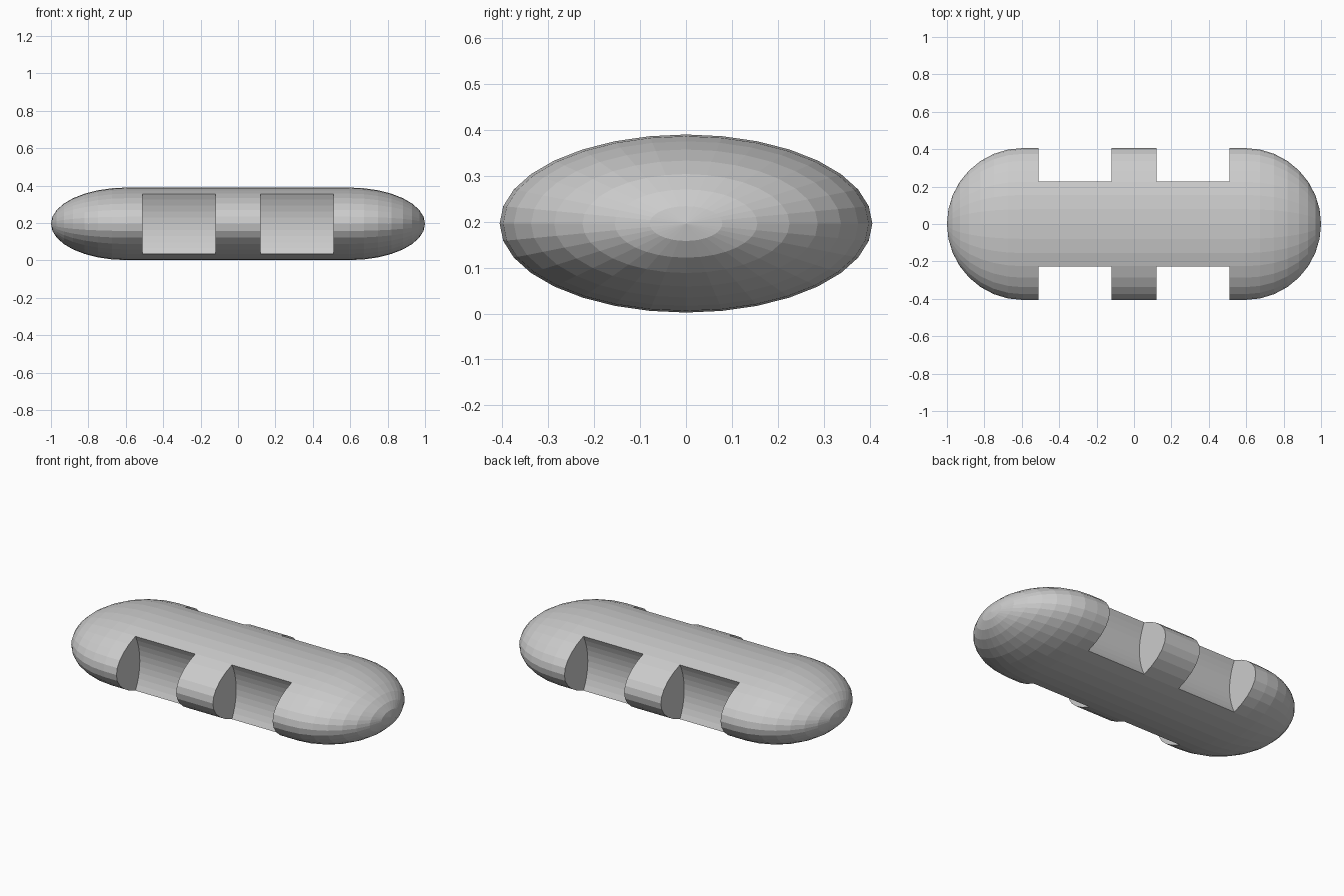
import bpy
import bmesh
from math import pi, sin, cos
from mathutils import Matrix, Vector

cube = bpy.data.objects.get("Cube")
if cube:
    bpy.data.objects.remove(cube, do_unlink=True)

RADIUS = 0.406       # half depth, also the length of each rounded end
HALF_HEIGHT = 0.194
CENTRE_Z = 0.196
STRAIGHT = 1 - RADIUS
SIDES = 32

grey = bpy.data.materials.new("light grey")
grey.use_nodes = True
colour = (0.6, 0.6, 0.6, 1)
grey.diffuse_color = colour
grey.node_tree.nodes["Principled BSDF"].inputs["Base Color"].default_value = colour


def make_object(name, bm):
    bmesh.ops.recalc_face_normals(bm, faces=bm.faces)
    mesh = bpy.data.meshes.new(name)
    bm.to_mesh(mesh)
    bm.free()
    mesh.materials.append(grey)
    obj = bpy.data.objects.new(name, mesh)
    bpy.context.collection.objects.link(obj)
    return obj


# Flattened capsule: spin a rounded profile around the x axis
bm = bmesh.new()
half = [(STRAIGHT + RADIUS * cos(a), RADIUS * sin(a))
        for a in (i * pi / 16 for i in range(9))]
profile = half + [(-x, r) for x, r in reversed(half)]
verts = [bm.verts.new((x, 0, r)) for x, r in profile]
edges = [bm.edges.new(pair) for pair in zip(verts, verts[1:])]
bmesh.ops.spin(bm, geom=verts + edges, cent=(0, 0, 0), axis=(1, 0, 0),
               angle=2 * pi, steps=SIDES)
bmesh.ops.remove_doubles(bm, verts=bm.verts, dist=0.0005)
bmesh.ops.scale(bm, vec=Vector((1, 1, HALF_HEIGHT / RADIUS)), verts=bm.verts)
bmesh.ops.translate(bm, vec=Vector((0, 0, CENTRE_Z)), verts=bm.verts)
body = make_object("notched_body", bm)

# Four lengthwise cylinders carve the hollow side notches
bm = bmesh.new()
for side_x in (-1, 1):
    for side_y in (-1, 1):
        place = Matrix.Translation((side_x * 0.315, side_y * 0.528, CENTRE_Z))
        bmesh.ops.create_cone(bm, cap_ends=True, segments=64, radius1=0.34,
                              radius2=0.34, depth=0.39,
                              matrix=place @ Matrix.Rotation(pi / 2, 4, "Y"))
cutter = make_object("notch_cutter", bm)
cutter.hide_render = True

cut = body.modifiers.new("notches", "BOOLEAN")
cut.operation = "DIFFERENCE"
cut.solver = "EXACT"
cut.object = cutter

# Bake the cut and drop the cutter
depsgraph = bpy.context.evaluated_depsgraph_get()
carved = bpy.data.meshes.new_from_object(body.evaluated_get(depsgraph))
body.modifiers.clear()
body.data = carved
bpy.data.objects.remove(cutter, do_unlink=True)
